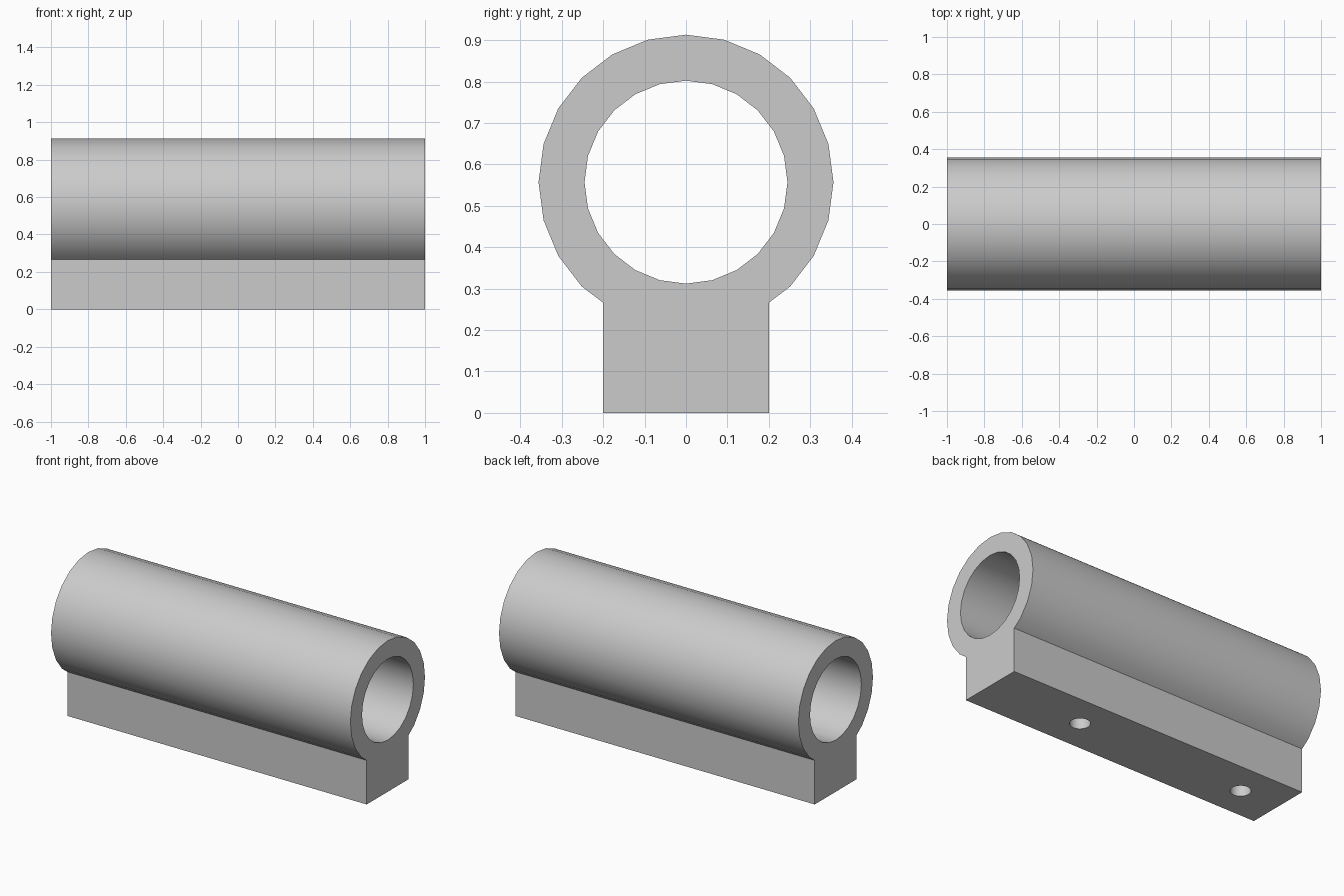
import bpy
import bmesh
from math import sin, cos, radians
from mathutils import Matrix, Vector

default = bpy.data.objects.get("Cube")
if default:
    bpy.data.objects.remove(default, do_unlink=True)

LENGTH = 2.0
AXIS_Z = 0.557
OUTER_R, BORE_R = 0.356, 0.245
FOOT_HALF, FOOT_TOP = 0.2, 0.266
HOLE_R, HOLE_X = 0.056, (0.375, -0.74)

grey = bpy.data.materials.new("light grey")
grey.use_nodes = True
colour = (0.6, 0.6, 0.6, 1)
grey.diffuse_color = colour
grey.node_tree.nodes["Principled BSDF"].inputs["Base Color"].default_value = colour


def arc(radius, start, end):
    """Points around the tube axis every 15 degrees, in the end plane."""
    return [(radius * cos(radians(a)), AXIS_Z + radius * sin(radians(a)))
            for a in range(start, end + 1, 15)]


def add_loop(bm, points):
    verts = [bm.verts.new((-LENGTH / 2, y, z)) for y, z in points]
    for i, v in enumerate(verts):
        bm.edges.new((verts[i - 1], v))


def make_object(name, bm):
    mesh = bpy.data.meshes.new(name)
    bm.to_mesh(mesh)
    bm.free()
    mesh.materials.append(grey)
    obj = bpy.data.objects.new(name, mesh)
    bpy.context.collection.objects.link(obj)
    return obj


# Keyhole section with a round bore, extruded along x
bm = bmesh.new()
foot = [(-FOOT_HALF, FOOT_TOP), (-FOOT_HALF, 0), (FOOT_HALF, 0), (FOOT_HALF, FOOT_TOP)]
add_loop(bm, arc(OUTER_R, -45, 225) + foot)
add_loop(bm, arc(BORE_R, 0, 345))
bmesh.ops.triangle_fill(bm, edges=bm.edges[:], use_beauty=True)
end = bmesh.ops.extrude_face_region(bm, geom=bm.faces[:], use_keep_orig=True)
bmesh.ops.translate(bm, vec=Vector((LENGTH, 0, 0)),
                    verts=[g for g in end["geom"] if isinstance(g, bmesh.types.BMVert)])
bmesh.ops.recalc_face_normals(bm, faces=bm.faces[:])
housing = make_object("tube_housing", bm)

# Two mounting holes from the underside into the bore
bm = bmesh.new()
for x in HOLE_X:
    bmesh.ops.create_cone(bm, cap_ends=True, segments=24, radius1=HOLE_R, radius2=HOLE_R,
                          depth=0.8, matrix=Matrix.Translation((x, 0, 0.05)))
cutter = make_object("hole_cutter", bm)
cutter.hide_render = True

cut = housing.modifiers.new("mounting holes", "BOOLEAN")
cut.operation = "DIFFERENCE"
cut.solver = "EXACT"
cut.object = cutter

# Apply the cut, then shade the round surfaces smooth
bpy.ops.object.select_all(action="DESELECT")
housing.select_set(True)
bpy.context.view_layer.objects.active = housing
bpy.ops.object.modifier_apply(modifier=cut.name)
bpy.data.objects.remove(cutter, do_unlink=True)
bpy.ops.object.shade_smooth_by_angle(angle=radians(30))
